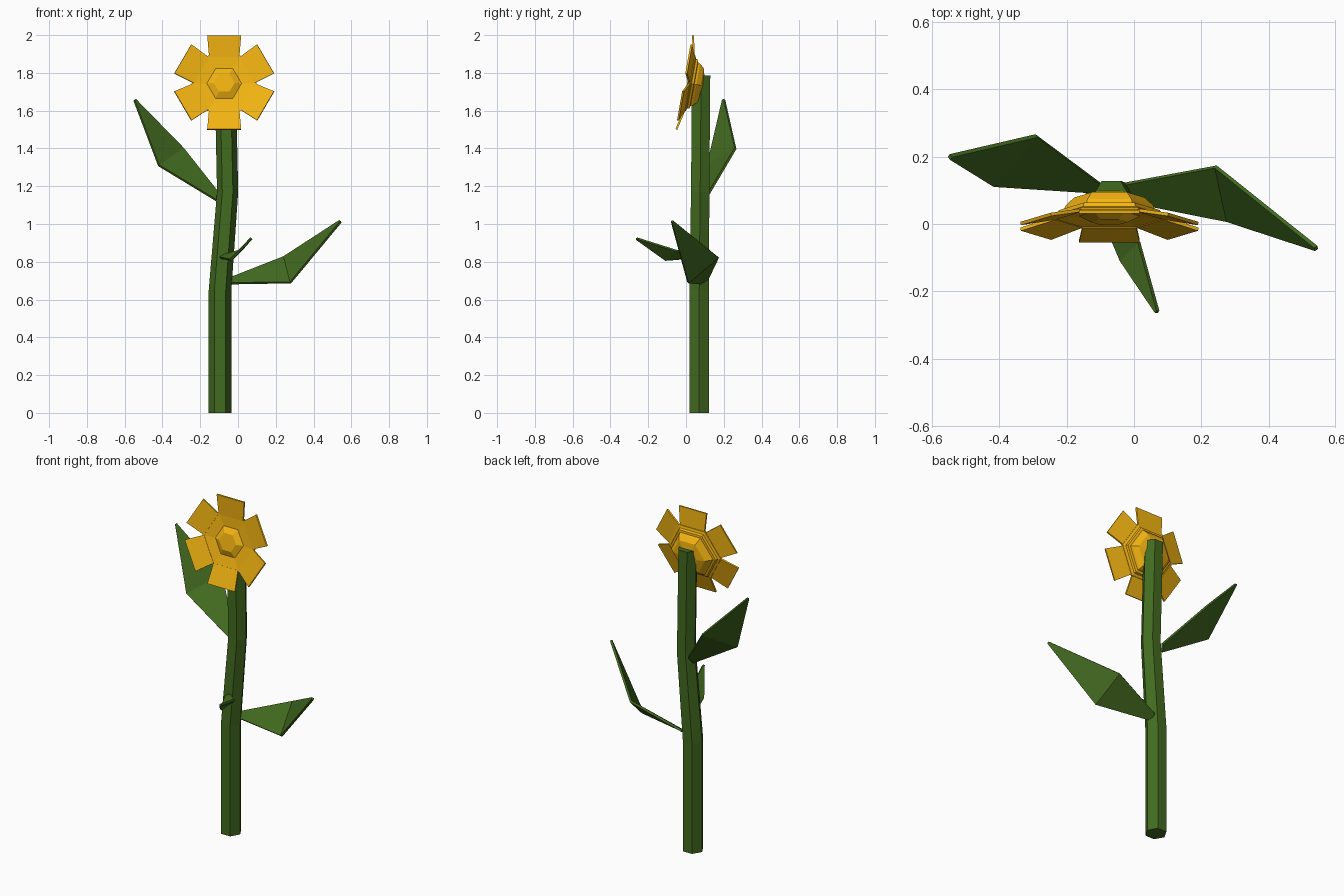
import bpy
from math import cos, sin, radians
from mathutils import Vector, Matrix

if "Cube" in bpy.data.objects:
    bpy.data.objects.remove(bpy.data.objects["Cube"])


def material(name, rgb):
    m = bpy.data.materials.new(name)
    m.diffuse_color = (*rgb, 1)
    m.use_nodes = True
    m.node_tree.nodes["Principled BSDF"].inputs["Base Color"].default_value = m.diffuse_color
    return m


GREEN = material("leaf_green", (0.055, 0.145, 0.014))
YELLOW = material("petal_yellow", (0.9, 0.46, 0.006))


def build(name, verts, faces, mat, thickness=0, offset=0):
    me = bpy.data.meshes.new(name)
    me.from_pydata([tuple(v) for v in verts], [], faces)
    me.materials.append(mat)
    ob = bpy.data.objects.new(name, me)
    bpy.context.collection.objects.link(ob)
    if thickness:
        mod = ob.modifiers.new("thickness", 'SOLIDIFY')
        mod.thickness, mod.offset = thickness, offset
    return ob


def rings(n, closed=True):
    """Quads joining n stacked six-sided rings, plus end caps."""
    faces = [(6*i + j, 6*i + (j+1) % 6, 6*i + 6 + (j+1) % 6, 6*i + 6 + j)
             for i in range(n - 1) for j in range(6)]
    return faces + [tuple(range(5, -1, -1)), tuple(range(6*n - 6, 6*n))]


HEX = [(cos(radians(60*j)), sin(radians(60*j))) for j in range(6)]

# Stem: hexagonal tube with two bends
path = [(-0.095, 0.07, 0, 0.06), (-0.095, 0.07, 0.65, 0.06),
        (-0.055, 0.075, 1.17, 0.056), (-0.068, 0.08, 1.785, 0.056)]
build("stem", [(x + r*c, y + r*s, z) for x, y, z, r in path for c, s in HEX],
      rings(len(path)), GREEN)

# Leaves: base edge, fold edge and narrow tip
leaves = {
    "leaf_upper_left": [(-0.115, 0.095, 1.125), (-0.10, 0.12, 1.16),
                        (-0.29, 0.262, 1.40), (-0.42, 0.115, 1.31),
                        (-0.55, 0.195, 1.655), (-0.544, 0.203, 1.66)],
    "leaf_lower_right": [(-0.05, 0.075, 0.685), (-0.05, 0.115, 0.71),
                         (0.243, 0.17, 0.825), (0.278, 0.01, 0.69),
                         (0.543, -0.077, 1.01), (0.54, -0.068, 1.018)],
    "leaf_small_front": [(-0.10, 0.035, 0.822), (-0.075, 0.035, 0.835),
                         (0.015, -0.055, 0.86), (-0.038, -0.11, 0.81),
                         (0.066, -0.264, 0.92), (0.071, -0.258, 0.924)],
}
for name, pts in leaves.items():
    build(name, pts, [(0, 1, 2, 3), (3, 2, 5, 4)], GREEN, 0.013)

# Flower head frame: local x right, y up the face, z towards the back
tilt = radians(10)
frame = Matrix.Translation((-0.073, -0.01, 1.75)) @ Matrix((
    (1, 0, 0, 0), (0, sin(tilt), cos(tilt), 0),
    (0, cos(tilt), -sin(tilt), 0), (0, 0, 0, 1)))


def place(x, y, z):
    return frame @ Vector((x, y, z))


# Flower cup: raised button on the front, stepped rim and bowl behind
profile = [(0.055, 0.016), (0.092, 0.034), (0.172, 0.024), (0.172, 0.034),
           (0.155, 0.04), (0.15, 0.052), (0.135, 0.055), (0.13, 0.066),
           (0.105, 0.09), (0.06, 0.1)]
build("flower_cup", [place(r*c, r*s, d) for r, d in profile for c, s in HEX],
      rings(len(profile)), YELLOW)

# Petals: one plate on each edge of the cup, tipped forward
for k in range(6):
    turn = Matrix.Rotation(radians(60*k), 4, 'Z')
    pts = [(-0.08, 0.14, 0.028), (0.08, 0.14, 0.028),
           (0.09, 0.253, 0.003), (-0.09, 0.253, 0.003)]
    build(f"petal_{k + 1}", [frame @ turn @ Vector(p) for p in pts],
          [(0, 1, 2, 3)], YELLOW, 0.01)

# Consistent outward normals
import bmesh
for ob in bpy.data.objects:
    bm = bmesh.new()
    bm.from_mesh(ob.data)
    bmesh.ops.recalc_face_normals(bm, faces=bm.faces)
    bm.to_mesh(ob.data)
    bm.free()
